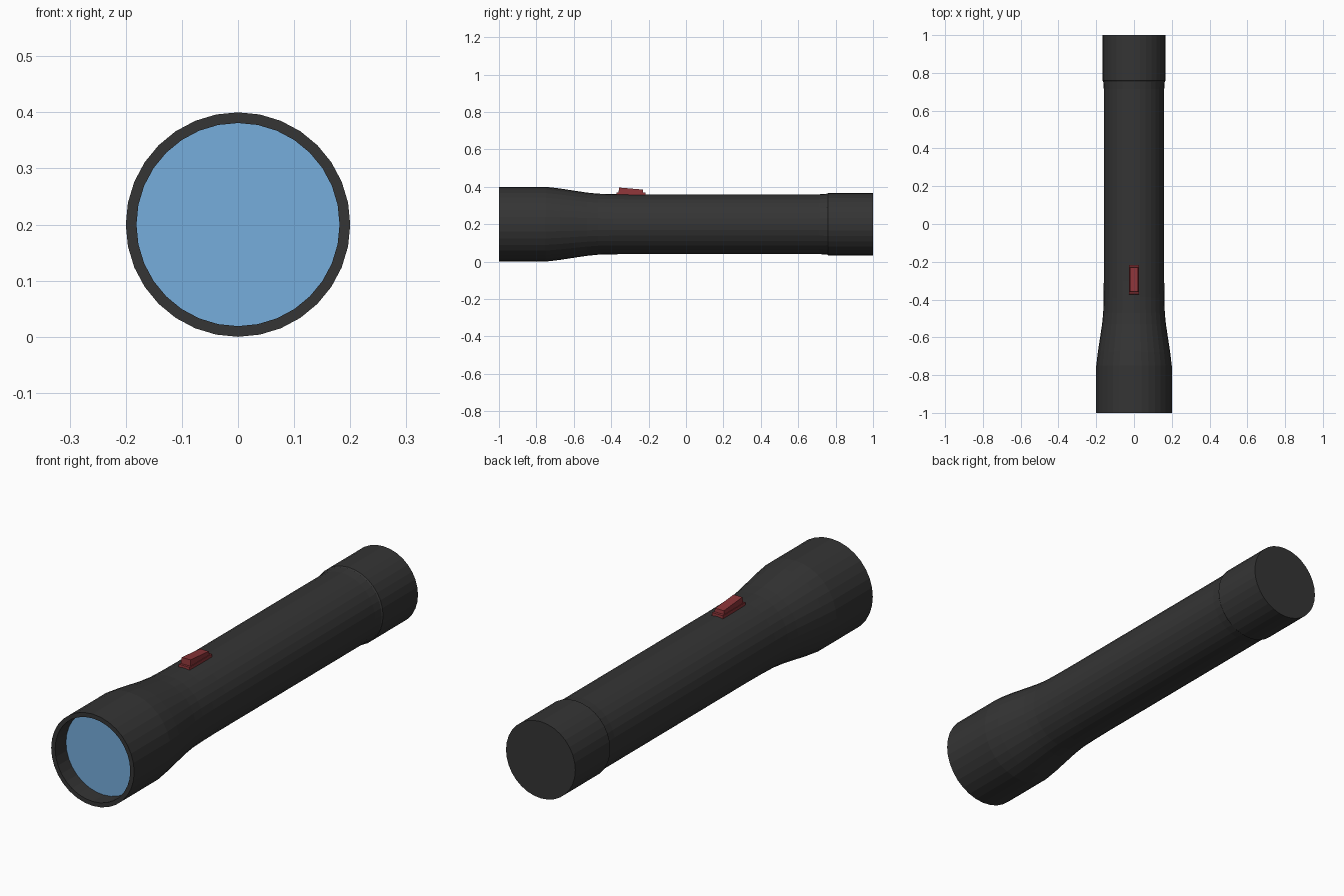
import bpy, bmesh, math

if "Cube" in bpy.data.objects:
    bpy.data.objects.remove(bpy.data.objects["Cube"])

SIDES = 32
AXIS_Z = 0.2


def material(name, rgb):
    m = bpy.data.materials.new(name)
    m.diffuse_color = (*rgb, 1)
    m.use_nodes = True
    m.node_tree.nodes["Principled BSDF"].inputs["Base Color"].default_value = m.diffuse_color
    return m


def finish(name, bm, mat):
    bmesh.ops.recalc_face_normals(bm, faces=bm.faces)
    mesh = bpy.data.meshes.new(name)
    bm.to_mesh(mesh)
    bm.free()
    mesh.materials.append(mat)
    obj = bpy.data.objects.new(name, mesh)
    bpy.context.collection.objects.link(obj)
    return obj


def lathe(name, profile, mat, cap_end=False):
    """Turn (y, radius) points around the long axis."""
    bm = bmesh.new()
    rings = []
    for y, r in profile:
        angles = [2 * math.pi * i / SIDES for i in range(SIDES)]
        rings.append([bm.verts.new((r * math.sin(a), y, AXIS_Z + r * math.cos(a)))
                      for a in angles])
    for a, b in zip(rings, rings[1:]):
        for i in range(SIDES):
            j = (i + 1) % SIDES
            bm.faces.new((a[i], a[j], b[j], b[i]))
    if cap_end:
        bm.faces.new(rings[-1])
    return finish(name, bm, mat)


def block(bm, half_x, y0, y1, z0, z_front, z_back, inset=0.0):
    """Box whose top can slope along y and narrow by an inset."""
    def quad(hx, ya, yb, za, zb):
        return [bm.verts.new(p) for p in
                ((-hx, ya, za), (hx, ya, za), (hx, yb, zb), (-hx, yb, zb))]
    low = quad(half_x, y0, y1, z0, z0)
    top = quad(half_x - inset, y0 + inset, y1 - inset, z_front, z_back)
    bm.faces.new(low[::-1])
    bm.faces.new(top)
    for i in range(4):
        j = (i + 1) % 4
        bm.faces.new((low[i], low[j], top[j], top[i]))


black = material("black_plastic", (0.035, 0.035, 0.035))
blue = material("blue_glass", (0.18, 0.42, 0.72))
red = material("red_plastic", (0.26, 0.035, 0.04))

# Hollow head flaring out of the slim barrel
lathe("body", [(-0.925, 0.181), (-1.0, 0.181), (-1.0, 0.2), (-0.75, 0.2),
               (-0.675, 0.191), (-0.59, 0.178), (-0.53, 0.169), (-0.47, 0.163),
               (-0.39, 0.161), (-0.3, 0.16), (0.715, 0.16), (0.755, 0.163)], black)

# Slightly wider screw cap at the back
lathe("tail_cap", [(0.755, 0.163), (0.76, 0.167), (1.0, 0.167)], black, cap_end=True)

# Recessed lens disc
lathe("lens", [(-0.925, 0.181)], blue, cap_end=True)

# Sliding switch: base plate and sloped button
bm = bmesh.new()
block(bm, 0.028, -0.373, -0.215, 0.35, 0.37, 0.37, 0.002)
block(bm, 0.024, -0.361, -0.228, 0.365, 0.396, 0.385, 0.003)
finish("switch", bm, red)
